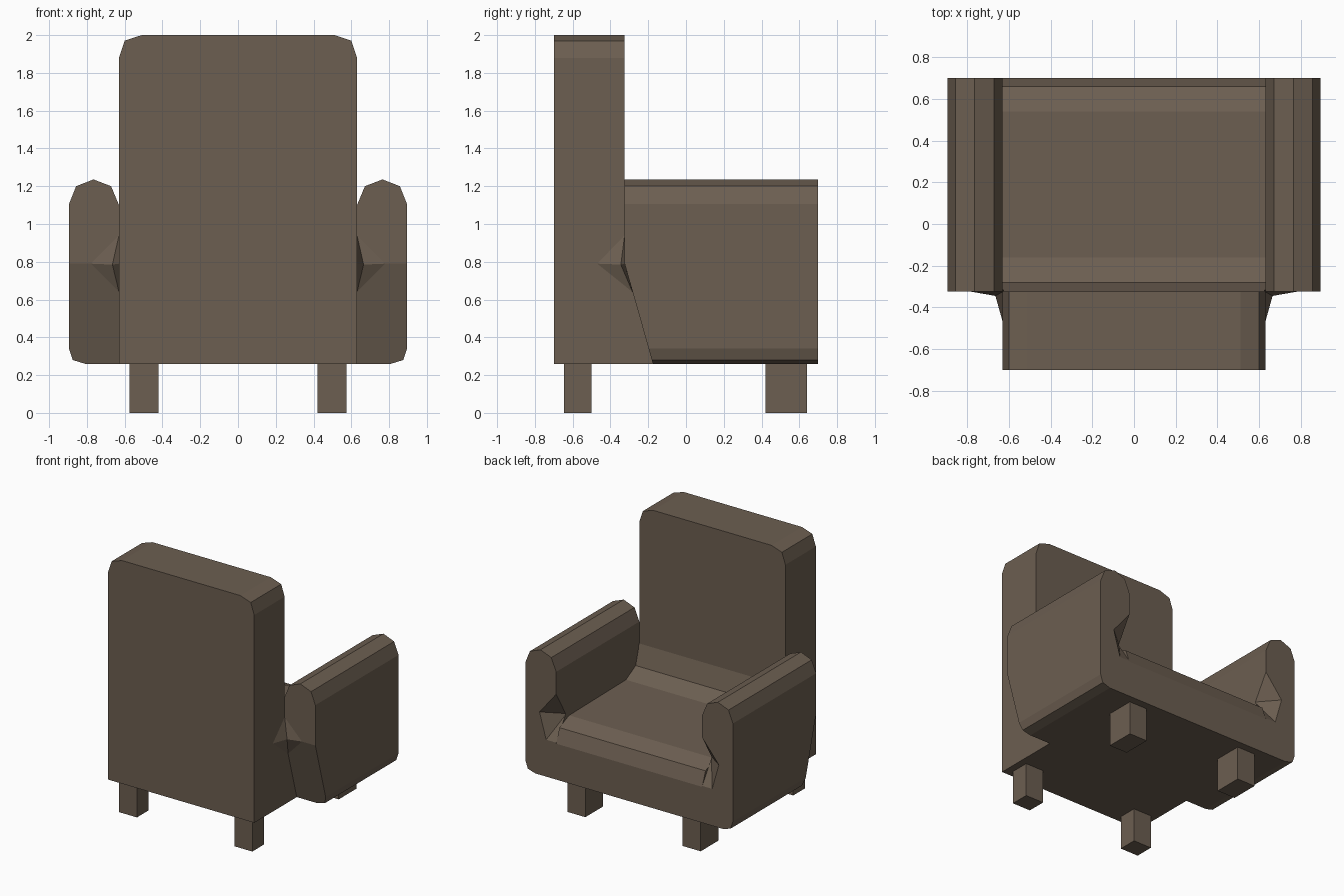
import bpy, bmesh

if "Cube" in bpy.data.objects:
    bpy.data.objects.remove(bpy.data.objects["Cube"])

# One upholstery colour for everything
fabric = bpy.data.materials.new("brown_fabric")
fabric.diffuse_color = (0.15, 0.113, 0.082, 1)
fabric.use_nodes = True
fabric.node_tree.nodes["Principled BSDF"].inputs["Base Color"].default_value = fabric.diffuse_color


def finish(bm, name):
    bmesh.ops.recalc_face_normals(bm, faces=bm.faces[:])
    me = bpy.data.meshes.new(name)
    bm.to_mesh(me)
    bm.free()
    me.materials.append(fabric)
    ob = bpy.data.objects.new(name, me)
    bpy.context.collection.objects.link(ob)
    return ob


def loft(name, loop_a, loop_b, split=None):
    """Join two matching loops; split = pair of indices dividing each end cap."""
    bm = bmesh.new()
    a = [bm.verts.new(p) for p in loop_a]
    b = [bm.verts.new(p) for p in loop_b]
    n = len(a)
    for i in range(n):
        j = (i + 1) % n
        bm.faces.new((a[i], a[j], b[j], b[i]))
    for cap in (a, b):
        f = bm.faces.new(cap)
        if split:
            bmesh.utils.face_split(f, cap[split[0]], cap[split[1]])
    return finish(bm, name)


def hull(name, pts):
    bm = bmesh.new()
    for p in pts:
        bm.verts.new(p)
    res = bmesh.ops.convex_hull(bm, input=bm.verts[:])
    loose = [v for v in bm.verts if not v.link_faces]
    bmesh.ops.delete(bm, geom=loose, context='VERTS')
    return finish(bm, name)


def mirror(ob):
    ob.modifiers.new("mirror", 'MIRROR')  # across x


# Backrest: slab with rounded top corners
half = [(0.63, 0.26), (0.63, 1.88), (0.60, 1.97), (0.51, 2.0)]
prof = half + [(-x, z) for x, z in reversed(half)]
loft("backrest", [(x, -0.70, z) for x, z in prof],
     [(x, -0.325, z) for x, z in prof])

# Seat: side profile, rounded at the open edge, hollow where it meets the backrest
prof = [(-0.40, 0.26), (0.70, 0.26), (0.70, 0.54), (0.66, 0.65), (0.54, 0.70),
        (-0.16, 0.71), (-0.28, 0.775), (-0.325, 0.93), (-0.40, 0.93)]
loft("seat", [(-0.63, y, z) for y, z in prof], [(0.63, y, z) for y, z in prof])

# Armrests: rounded section, lower end slanting inward under the backrest
prof = [(0.63, 0.26), (0.81, 0.26), (0.875, 0.28), (0.895, 0.34), (0.895, 0.79),
        (0.895, 1.105), (0.857, 1.20), (0.765, 1.236), (0.672, 1.20),
        (0.63, 1.10), (0.63, 0.79)]


def end_y(z):
    return -0.325 + max(0, 0.79 - z) * 0.15 / 0.53


arm = loft("armrests", [(x, end_y(z), z) for x, z in prof],
           [(x, 0.70, z) for x, z in prof], split=(4, 10))

# Notch where the inner arm edge meets the rounded seat edge
cutter = hull("arm_notch_cutter", [
    (0.625, 0.705, 0.94), (0.78, 0.705, 0.75), (0.72, 0.705, 0.54),
    (0.625, 0.705, 0.54), (0.625, 0.66, 0.65), (0.625, 0.58, 0.73)])
cutter.hide_render = True
cutter.hide_viewport = True
cut = arm.modifiers.new("notch", 'BOOLEAN')
cut.operation = 'DIFFERENCE'
cut.solver = 'EXACT'
cut.object = cutter
mirror(arm)

# Fabric folds between armrest ends and backrest sides
c = (0.665, -0.345, 0.785)
fold = hull("arm_folds", [
    (0.625, -0.32, 0.94), (0.625, -0.28, 0.64), (0.67, -0.28, 0.72), c])
mirror(fold)
for name, tip in (("fold_to_arm", (0.78, -0.325, 0.79)),
                  ("fold_to_back", (0.63, -0.47, 0.79))):
    mirror(hull(name, [tip, c, (0.63, -0.325, 0.94), (0.63, -0.283, 0.64),
                       (0.62, -0.30, 0.78)]))

# Legs: the pair under the open edge is deeper
for name, y0, y1 in (("backrest_legs", -0.645, -0.50), ("seat_legs", 0.42, 0.64)):
    ring = [(0.42, y0), (0.575, y0), (0.575, y1), (0.42, y1)]
    mirror(loft(name, [(x, y, 0) for x, y in ring],
                [(x, y, 0.27) for x, y in ring]))
